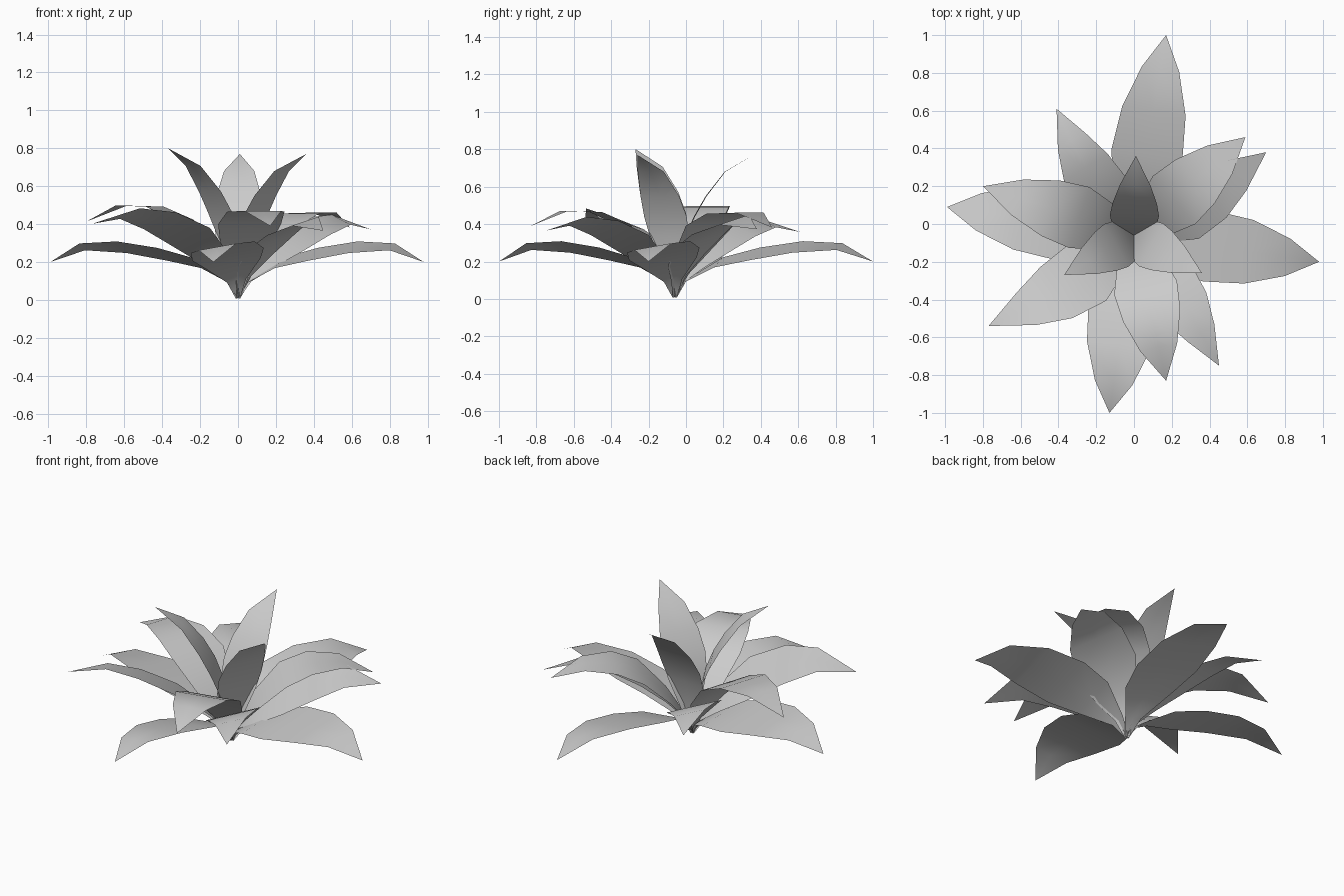
import bpy
from mathutils import Vector

old = bpy.data.objects.get("Cube")
if old:
    bpy.data.objects.remove(old, do_unlink=True)

# One pale grey for every leaf
grey = bpy.data.materials.new("pale_grey")
grey.use_nodes = True
COLOUR = (0.6, 0.6, 0.6, 1)
grey.diffuse_color = COLOUR
grey.node_tree.nodes["Principled BSDF"].inputs["Base Color"].default_value = COLOUR

BASE = Vector((0, -0.06, 0))

# Leaf profiles: (fraction of reach, height, half width), base to tip
OUTER = [(0, 0, .012), (.06, .09, .05), (.22, .185, .15), (.4, .23, .19),
         (.62, .268, .17), (.83, .27, .1), (1, .2, 0)]
MIDDLE = [(0, 0, .012), (.06, .1, .05), (.17, .19, .12), (.34, .29, .18),
          (.56, .37, .16), (.76, .405, .1), (1, .365, 0)]
UPPER = [(0, 0, .012), (.06, .12, .05), (.17, .24, .12), (.36, .39, .17),
         (.55, .455, .155), (.77, .46, .1), (1, .39, 0)]
INNER = [(0, 0, .012), (.06, .18, .07), (.15, .33, .12), (.25, .43, .13),
         (.4, .54, .118), (.64, .67, .08), (1, .77, 0)]


def leaf(name, tip, profile, roll=0, bow=0, width=1, height=1):
    """A curved blade from the base to the tip; roll lifts its left edge."""
    reach = Vector((*tip, 0)) - Vector((BASE.x, BASE.y, 0))
    side = Vector((-reach.y, reach.x, 0)).normalized()
    verts, faces = [], []
    for t, z, half in profile[:-1]:
        centre = BASE + reach * t + side * bow * 4 * t * (1 - t)
        for s in (-1, 0, 1):
            w = s * half * width
            verts.append(centre + side * w + Vector((0, 0, z * height + w * roll + .01)))
    verts.append(BASE + reach + Vector((0, 0, profile[-1][1] * height)))
    rows = len(profile) - 1
    for r in range(rows):
        for c in range(2):
            a = r * 3 + c
            if r < rows - 1:
                faces.append((a, a + 1, a + 4, a + 3))
            else:
                faces.append((a, a + 1, len(verts) - 1))
    mesh = bpy.data.meshes.new(name)
    mesh.from_pydata(verts, [], faces)
    mesh.materials.append(grey)
    mesh.shade_smooth()
    obj = bpy.data.objects.new(name, mesh)
    bpy.context.collection.objects.link(obj)


# Low outer ring
for i, tip in enumerate([(.17, 1), (-.99, .09), (-.13, -1), (.98, -.2)]):
    leaf(f"outer_leaf_{i + 1}", tip, OUTER, roll=.18)

# Middle ring: tip, sideways bow, width factor, height factor
for i, (tip, bow, width, height) in enumerate([
        ((.7, .38), -.03, .95, 1.02), ((-.41, .61), .03, .85, .98),
        ((-.77, -.54), .04, 1, 1.1), ((.45, -.75), .02, .85, 1)]):
    leaf(f"middle_leaf_{i + 1}", tip, MIDDLE, .28, bow, width, height)

# Level upper ring: tip, height factor
for i, (tip, height) in enumerate([((.59, .46), .98), ((-.8, .2), 1.06), ((.17, -.83), 1)]):
    leaf(f"upper_leaf_{i + 1}", tip, UPPER, height=height)

# Steep inner leaves: tip, height factor
for i, (tip, height) in enumerate([((.01, .36), 1), ((-.37, -.27), 1.04), ((.36, -.26), 1)]):
    leaf(f"inner_leaf_{i + 1}", tip, INNER, height=height)
